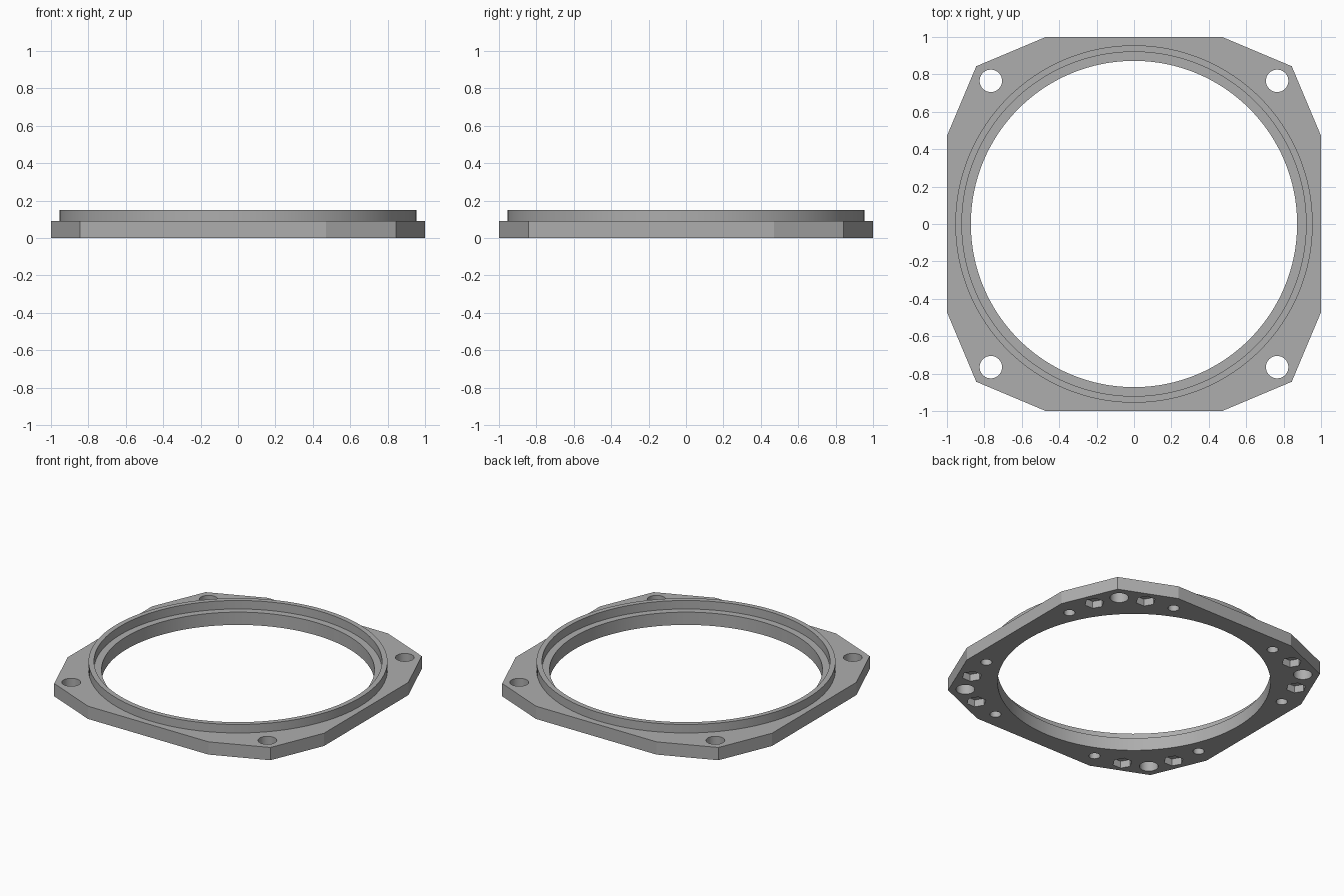
import bpy
import bmesh
from math import radians, cos, sin, pi

PLATE_TOP = 0.09
RIM_TOP = 0.15
BORE = 0.872

cube = bpy.data.objects.get("Cube")
if cube:
    bpy.data.objects.remove(cube, do_unlink=True)

grey = bpy.data.materials.new("plain grey")
grey.use_nodes = True
colour = (0.42, 0.42, 0.42, 1)
grey.diffuse_color = colour
grey.node_tree.nodes["Principled BSDF"].inputs["Base Color"].default_value = colour


def circle(radius, sides, cx=0, cy=0):
    return [(cx + radius * cos(2 * pi * i / sides), cy + radius * sin(2 * pi * i / sides))
            for i in range(sides)]


def prism(bm, outline, z0, z1):
    """Add an upright closed prism over a flat outline."""
    low = [bm.verts.new((x, y, z0)) for x, y in outline]
    high = [bm.verts.new((x, y, z1)) for x, y in outline]
    bm.faces.new(low[::-1])
    bm.faces.new(high)
    for i in range(len(low)):
        j = (i + 1) % len(low)
        bm.faces.new((low[i], low[j], high[j], high[i]))


def make_object(name, bm):
    mesh = bpy.data.meshes.new(name)
    bm.to_mesh(mesh)
    bm.free()
    mesh.materials.append(grey)
    obj = bpy.data.objects.new(name, mesh)
    bpy.context.collection.objects.link(obj)
    return obj


def smooth(obj):
    bpy.ops.object.select_all(action="DESELECT")
    obj.select_set(True)
    bpy.context.view_layer.objects.active = obj
    bpy.ops.object.shade_smooth_by_angle(angle=radians(20))


# Flange plate: twelve-sided outline, one quarter turned four times
outline = []
for q in range(4):
    c, s = round(cos(q * pi / 2)), round(sin(q * pi / 2))
    for x, y in ((1, 0.47), (0.843, 0.843), (0.47, 1)):
        outline.append((x * c - y * s, x * s + y * c))
bm = bmesh.new()
prism(bm, outline, 0, PLATE_TOP)
plate = make_object("flange_plate", bm)

# Cutters: centre bore, corner bolt holes, blind holes and nut pockets below
bm = bmesh.new()
prism(bm, circle(BORE, 128), -0.1, 0.3)
for q in range(4):
    diagonal = 45 + 90 * q

    def polar(radius, offset):
        a = radians(diagonal + offset)
        return radius * cos(a), radius * sin(a)

    prism(bm, circle(0.06, 32, *polar(1.082, 0)), -0.1, 0.3)
    for side in (-1, 1):
        prism(bm, circle(0.036, 24, *polar(0.977, 20 * side)), -0.1, 0.065)
        prism(bm, circle(0.064, 6, *polar(1.038, 9.1 * side)), -0.1, 0.05)
cutter = make_object("hole_cutter", bm)
cutter.hide_render = True

cut = plate.modifiers.new("holes", "BOOLEAN")
cut.operation = "DIFFERENCE"
cut.solver = "EXACT"
cut.object = cutter
bpy.context.view_layer.objects.active = plate
bpy.ops.object.modifier_apply(modifier=cut.name)
bpy.data.objects.remove(cutter, do_unlink=True)
smooth(plate)

# Raised rim: a ring seated slightly into the plate
bm = bmesh.new()
profile = ((0.92, PLATE_TOP - 0.01), (0.955, PLATE_TOP - 0.01), (0.955, RIM_TOP), (0.92, RIM_TOP))
loops = [[bm.verts.new((x, y, z)) for x, y in circle(r, 128)] for r, z in profile]
for k in range(4):
    a, b = loops[k], loops[(k + 1) % 4]
    for i in range(128):
        j = (i + 1) % 128
        bm.faces.new((a[i], a[j], b[j], b[i]))
bmesh.ops.recalc_face_normals(bm, faces=bm.faces)
smooth(make_object("raised_rim", bm))
